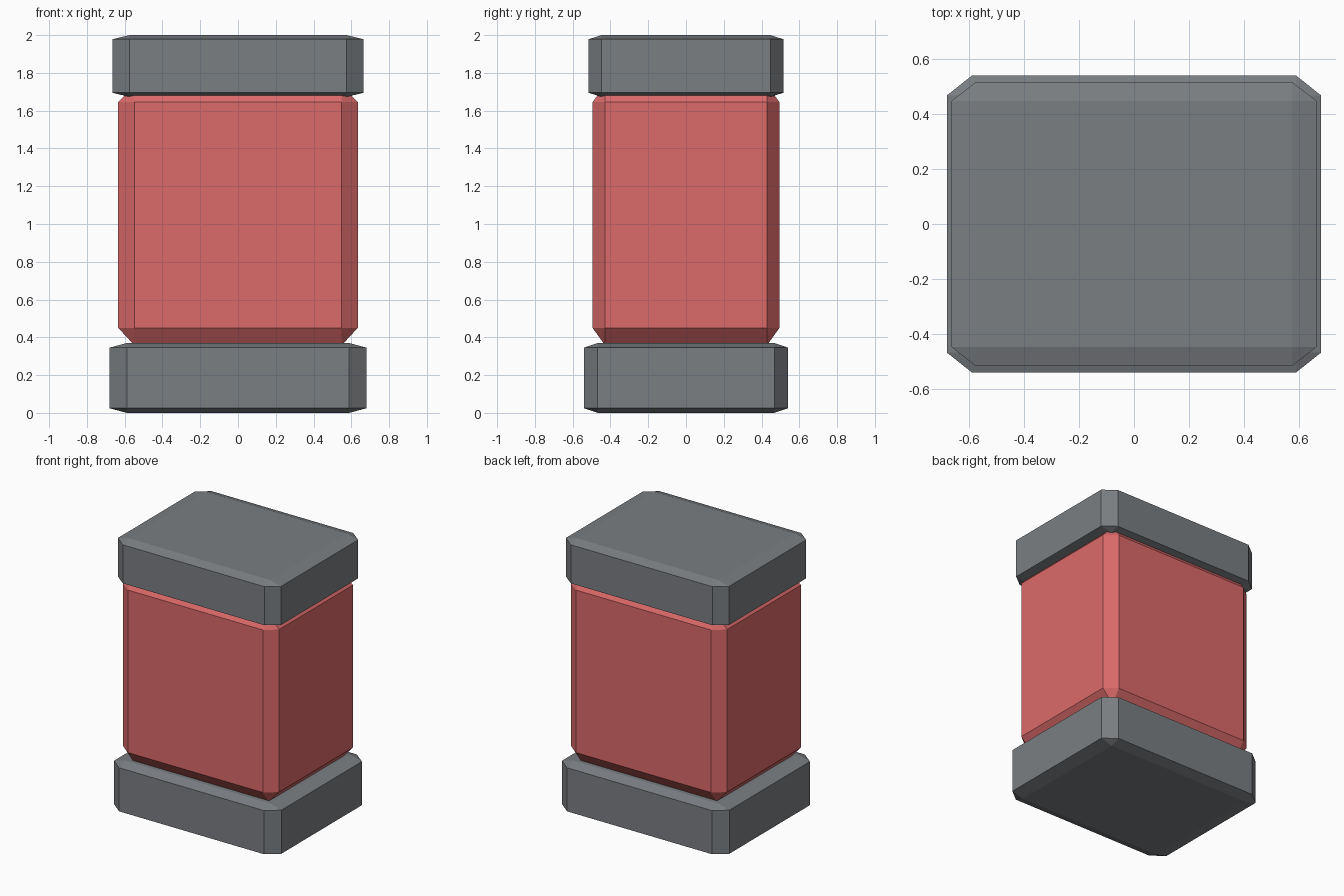
import bpy
import bmesh

default_cube = bpy.data.objects.get("Cube")
if default_cube:
    bpy.data.objects.remove(default_cube, do_unlink=True)


def make_material(name, color):
    mat = bpy.data.materials.new(name)
    mat.use_nodes = True
    mat.diffuse_color = color
    for node in mat.node_tree.nodes:
        if node.type == "BSDF_PRINCIPLED":
            node.inputs["Base Color"].default_value = color
    return mat


def chamfered_block(name, half_x, half_y, bottom, top, mat, chamfer=0.134):
    """Chamfer a plain cube, then stretch it so the chamfers follow its size."""
    bm = bmesh.new()
    bmesh.ops.create_cube(bm, size=2)
    bmesh.ops.bevel(bm, geom=bm.edges[:], offset=chamfer, offset_type="OFFSET",
                    segments=1, profile=0.5, affect="EDGES")
    bmesh.ops.scale(bm, vec=(half_x, half_y, (top - bottom) / 2), verts=bm.verts)
    bmesh.ops.recalc_face_normals(bm, faces=bm.faces[:])
    mesh = bpy.data.meshes.new(name)
    bm.to_mesh(mesh)
    bm.free()
    mesh.materials.append(mat)
    obj = bpy.data.objects.new(name, mesh)
    obj.location.z = (top + bottom) / 2
    bpy.context.collection.objects.link(obj)
    return obj


grey = make_material("slate grey", (0.195, 0.209, 0.223, 1))
red = make_material("soft red", (0.716, 0.144, 0.144, 1))

# Base slab, main body tucked into both slabs, and top cap
chamfered_block("base", 0.68, 0.54, 0, 0.37, grey)
chamfered_block("body", 0.634, 0.495, 0.358, 1.737, red)
chamfered_block("cap", 0.664, 0.516, 1.673, 2, grey)
